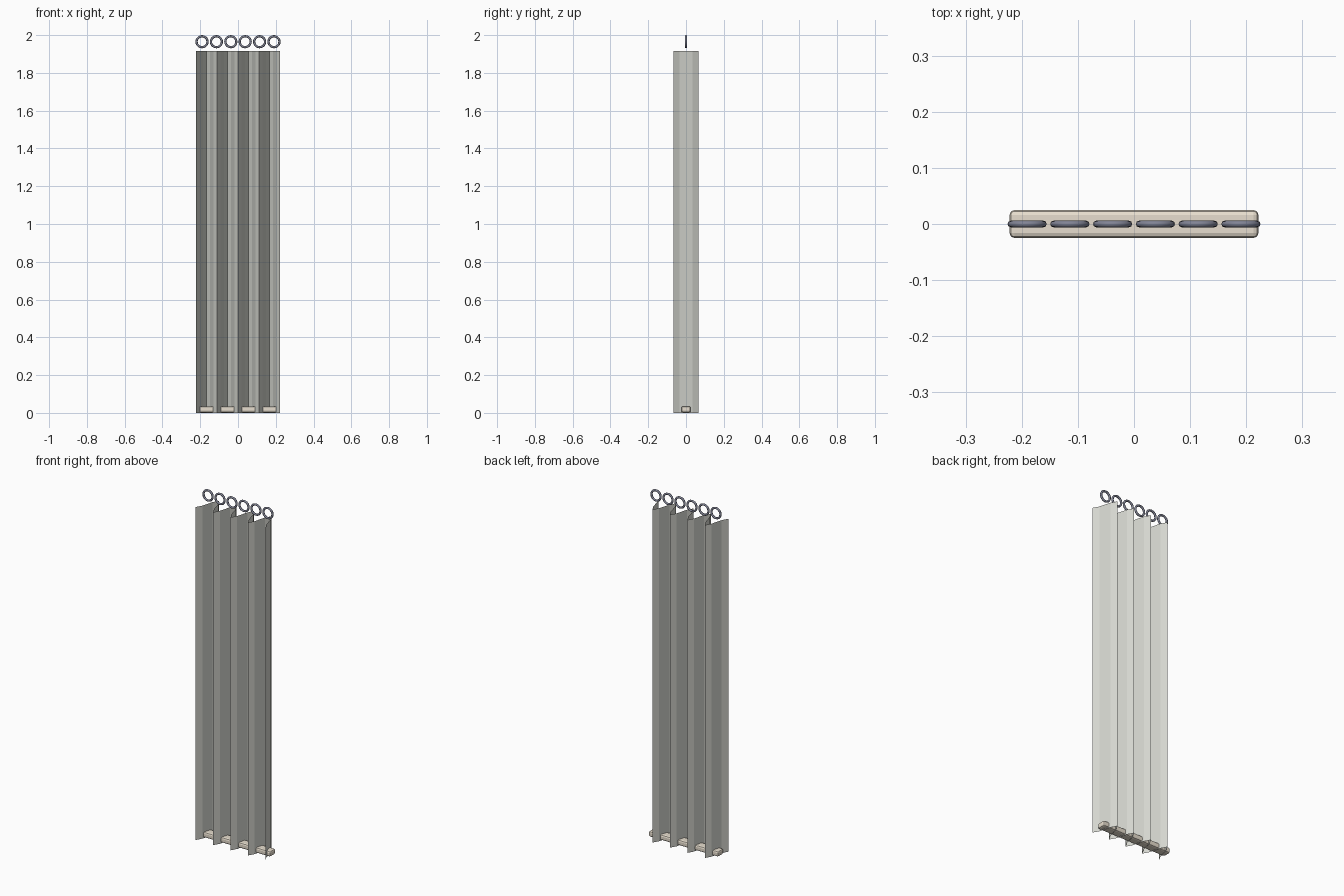
import bpy, bmesh, math

if "Cube" in bpy.data.objects:
    bpy.data.objects.remove(bpy.data.objects["Cube"])

def material(name, rgb):
    m = bpy.data.materials.new(name)
    m.diffuse_color = (*rgb, 1)
    m.use_nodes = True
    m.node_tree.nodes["Principled BSDF"].inputs["Base Color"].default_value = m.diffuse_color
    return m

cloth = material("cloth", (0.68, 0.69, 0.64))
wood = material("bar_beige", (0.80, 0.73, 0.62))
metal = material("ring_metal", (0.22, 0.23, 0.30))

HALF, DEPTH, TOP = 0.222, 0.067, 1.915
FOLDS, STEPS = 4, 6

# Pleated curtain: one thin sheet, four folds
bm = bmesh.new()
pairs = []
for i in range(FOLDS * STEPS + 1):
    x = -HALF + 2 * HALF * i / (FOLDS * STEPS)
    y = -DEPTH * math.cos(2 * math.pi * i / STEPS)
    pairs.append((bm.verts.new((x, y, 0)), bm.verts.new((x, y, TOP))))
for (a, b), (c, d) in zip(pairs, pairs[1:]):
    bm.faces.new((a, c, d, b))
mesh = bpy.data.meshes.new("curtain")
bm.to_mesh(mesh)
bm.free()
curtain = bpy.data.objects.new("curtain", mesh)
bpy.context.collection.objects.link(curtain)
mesh.materials.append(cloth)

# Rounded weight bar along the hem
bpy.ops.mesh.primitive_cube_add(size=1, location=(0, 0, 0.019))
bar = bpy.context.object
bar.name = "hem_bar"
bar.scale = (2 * HALF, 0.05, 0.032)
bpy.ops.object.transform_apply(location=False, rotation=False, scale=True)
bevel = bar.modifiers.new("rounding", 'BEVEL')
bevel.width = 0.009
bevel.segments = 2
bar.data.materials.append(wood)

# Row of hanging rings
for i in range(6):
    bpy.ops.mesh.primitive_torus_add(
        major_radius=0.029, minor_radius=0.006,
        major_segments=20, minor_segments=8,
        location=((i - 2.5) * 0.0762, 0, 1.965),
        rotation=(math.pi / 2, 0, 0))
    ring = bpy.context.object
    ring.name = f"ring_{i + 1}"
    ring.data.materials.append(metal)
    bpy.ops.object.shade_smooth_by_angle(angle=math.radians(50))
